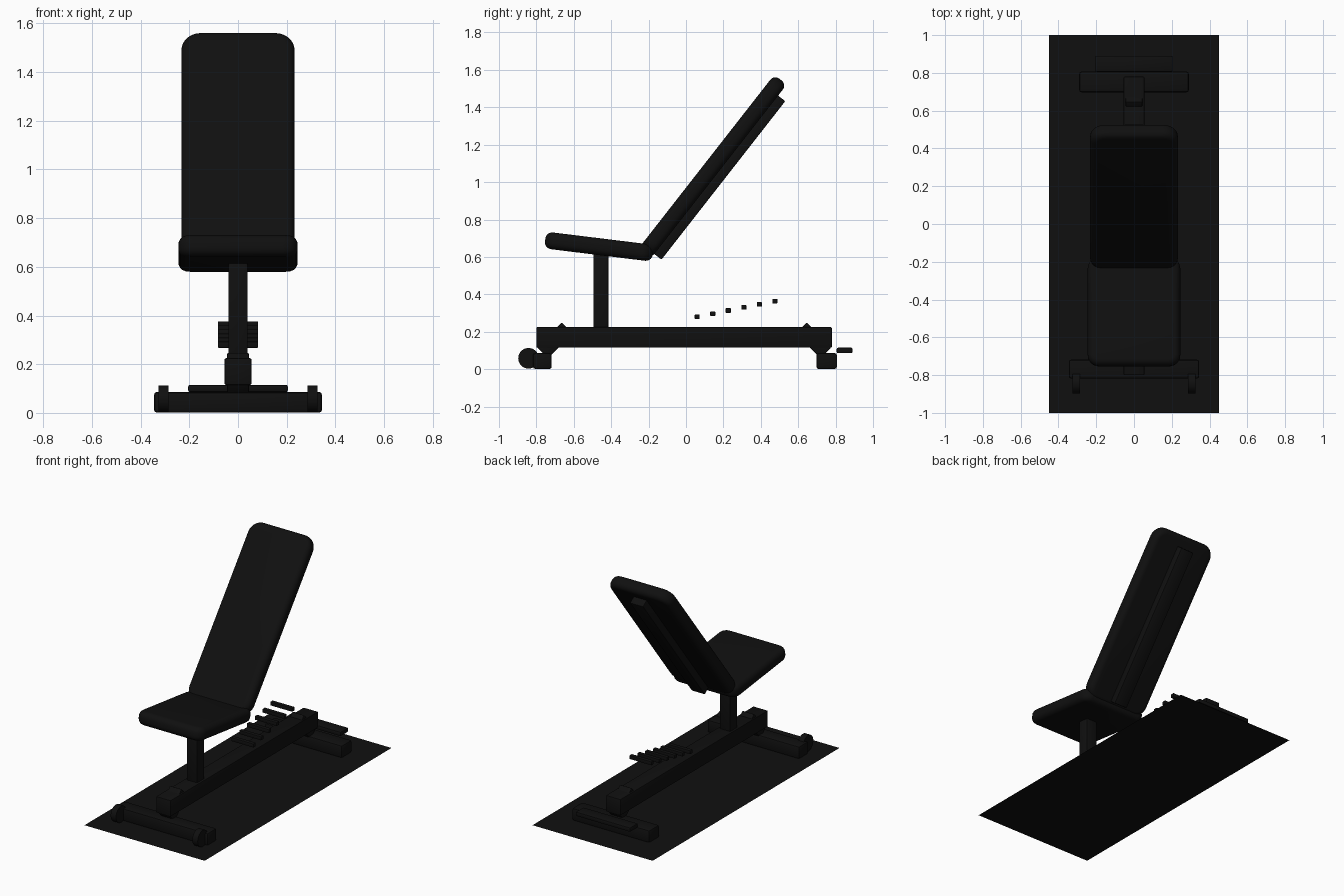
import bpy, bmesh, math
from mathutils import Matrix

cube = bpy.data.objects.get("Cube")
if cube:
    bpy.data.objects.remove(cube, do_unlink=True)

black = bpy.data.materials.new("matte black")
black.use_nodes = True
COLOR = (0.005, 0.005, 0.005, 1)
black.diffuse_color = COLOR
black.node_tree.nodes["Principled BSDF"].inputs["Base Color"].default_value = COLOR


def finish(bm, name, loc, tilt=0.0):
    mesh = bpy.data.meshes.new(name)
    bm.to_mesh(mesh)
    bm.free()
    mesh.materials.append(black)
    obj = bpy.data.objects.new(name, mesh)
    obj.location = loc
    obj.rotation_euler.x = math.radians(tilt)
    bpy.context.collection.objects.link(obj)
    bpy.ops.object.select_all(action='DESELECT')
    obj.select_set(True)
    bpy.context.view_layer.objects.active = obj
    bpy.ops.object.shade_smooth_by_angle(angle=math.radians(35))
    return obj


def box_mesh(size):
    bm = bmesh.new()
    bmesh.ops.create_cube(bm, size=1, matrix=Matrix.Diagonal((*size, 1)))
    return bm


def bar(name, size, loc, tilt=0.0, edge=0.006):
    bm = box_mesh(size)
    bmesh.ops.bevel(bm, geom=bm.edges[:], offset=edge, segments=2,
                    profile=0.5, affect='EDGES')
    return finish(bm, name, loc, tilt)


def cushion(name, size, loc, tilt, corner, edge):
    # round the plan corners first, then roll the top and bottom rims
    bm = box_mesh(size)
    upright = [e for e in bm.edges
               if abs(e.verts[0].co.z - e.verts[1].co.z) > size[2] / 2]
    bmesh.ops.bevel(bm, geom=upright, offset=corner, segments=8,
                    profile=0.5, affect='EDGES')
    rims = [e for e in bm.edges
            if abs(e.verts[0].co.z - e.verts[1].co.z) < 1e-4]
    bmesh.ops.bevel(bm, geom=rims, offset=edge, segments=5,
                    profile=0.5, affect='EDGES')
    return finish(bm, name, loc, tilt)


# Floor mat
bm = bmesh.new()
bmesh.ops.create_grid(bm, x_segments=1, y_segments=1, size=1,
                      matrix=Matrix.Diagonal((0.45, 1, 1, 1)))
finish(bm, "floor_mat", (0, 0, 0))

# Base frame
bar("spine_beam", (0.11, 1.58, 0.11), (0, -0.01, 0.17))
bar("front_brace", (0.09, 0.083, 0.187), (0, -0.702, 0.154), -45)
bar("rear_brace", (0.09, 0.083, 0.187), (0, 0.682, 0.154), 45)
bar("front_foot", (0.69, 0.10, 0.085), (0, -0.768, 0.0435), edge=0.012)
bar("rear_foot", (0.58, 0.11, 0.085), (0, 0.752, 0.0435), edge=0.012)
bar("rear_handle", (0.41, 0.085, 0.03), (0, 0.848, 0.1), edge=0.008)

# Transport wheels
for side, label in ((1, "left"), (-1, "right")):
    bm = bmesh.new()
    bmesh.ops.create_cone(bm, cap_ends=True, segments=32, radius1=0.055,
                          radius2=0.055, depth=0.04,
                          matrix=Matrix.Rotation(math.pi / 2, 4, 'Y'))
    finish(bm, label + "_wheel", (side * 0.306, -0.842, 0.058))

# Adjustment rungs, rising towards the back
for i in range(6):
    bar(f"ladder_rung_{i + 1}", (0.165, 0.027, 0.025),
        (0, 0.06 + i * 0.083, 0.28 + i * 0.0167), edge=0.003)

# Seat and its post
bar("seat_post", (0.08, 0.08, 0.40), (0, -0.455, 0.415))
cushion("seat_pad", (0.49, 0.58, 0.09), (0, -0.465, 0.655), -7, 0.06, 0.036)

# Reclined backrest and its support rail
cushion("back_pad", (0.465, 1.18, 0.085), (0, 0.142, 1.083), 52, 0.08, 0.034)
bar("back_rail", (0.10, 1.075, 0.055), (0, 0.178, 1.026), 52)
